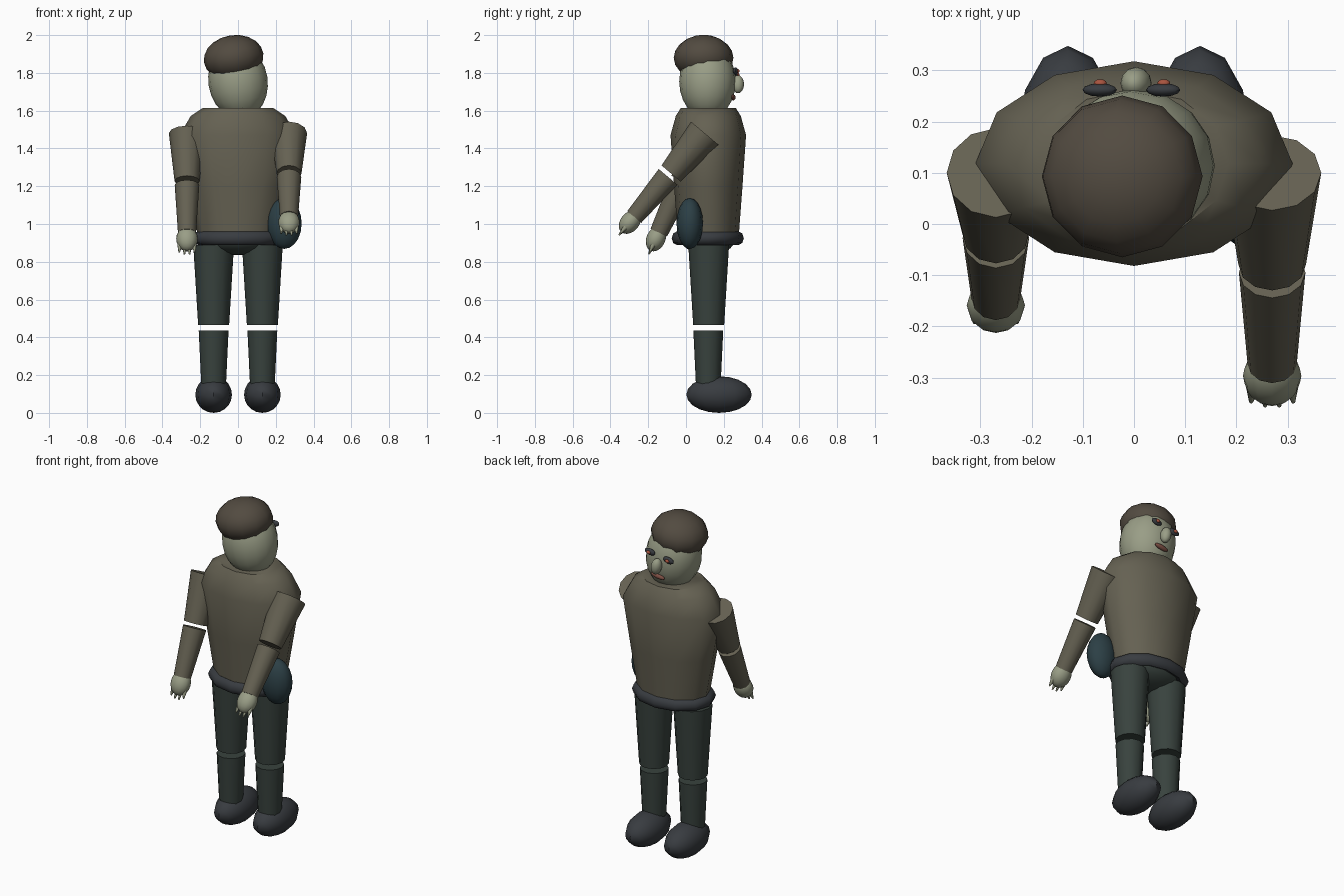
import bpy, bmesh
from math import sin, cos, pi, radians
from mathutils import Vector, Matrix

if "Cube" in bpy.data.objects:
    bpy.data.objects.remove(bpy.data.objects["Cube"])


def material(name, rgb):
    m = bpy.data.materials.new(name)
    m.diffuse_color = (*rgb, 1)
    m.use_nodes = True
    m.node_tree.nodes["Principled BSDF"].inputs["Base Color"].default_value = m.diffuse_color
    return m


CLOTH = material("olive_cloth", (0.13, 0.12, 0.085))
SKIN = material("pale_skin", (0.32, 0.34, 0.24))
TROUSER = material("dark_green_cloth", (0.04, 0.055, 0.048))
LEATHER = material("dark_leather", (0.04, 0.045, 0.052))
HAIR = material("brown_hair", (0.085, 0.07, 0.052))
POUCH = material("blue_leather", (0.025, 0.05, 0.06))
RED = material("red", (0.4, 0.09, 0.05))
LIP = material("lip", (0.2, 0.075, 0.055))


def finish(ob, name, mat, angle=45):
    ob.name = name
    ob.data.materials.append(mat)
    bpy.ops.object.select_all(action='DESELECT')
    ob.select_set(True)
    bpy.context.view_layer.objects.active = ob
    bpy.ops.object.shade_smooth_by_angle(angle=radians(angle))
    return ob


def from_bmesh(bm, name, mat):
    bmesh.ops.recalc_face_normals(bm, faces=bm.faces)
    me = bpy.data.meshes.new(name)
    bm.to_mesh(me)
    bm.free()
    ob = bpy.data.objects.new(name, me)
    bpy.context.collection.objects.link(ob)
    return finish(ob, name, mat)


def blob(name, centre, radii, mat, rot=None, seg=12, rings=10):
    """Ellipsoid."""
    bm = bmesh.new()
    bmesh.ops.create_uvsphere(bm, u_segments=seg, v_segments=rings, radius=1)
    m = Matrix.Translation(centre) @ (rot or Matrix()) @ Matrix.Diagonal((*radii, 1))
    bm.transform(m)
    return from_bmesh(bm, name, mat)


def limb(name, a, b, ra, rb, mat, seg=12):
    """Tapered cylinder from a to b."""
    a, b = Vector(a), Vector(b)
    d = b - a
    bm = bmesh.new()
    bmesh.ops.create_cone(bm, cap_ends=True, segments=seg, radius1=ra,
                          radius2=max(rb, 0.0005), depth=d.length)
    bm.transform(Matrix.Translation((a + b) / 2) @ d.to_track_quat('Z', 'Y').to_matrix().to_4x4())
    return from_bmesh(bm, name, mat)


CY = 0.118  # body axis depth

# Torso lofted from elliptical rings (rx, ry, z)
bm = bmesh.new()
rings = []
for rx, ry, z in [(0.21, 0.16, 0.92), (0.262, 0.181, 1.2), (0.31, 0.2, 1.47),
                  (0.25, 0.172, 1.572), (0.185, 0.145, 1.615)]:
    rings.append([bm.verts.new((rx * cos(i * pi / 6), CY + ry * sin(i * pi / 6), z))
                  for i in range(12)])
for lo, hi in zip(rings, rings[1:]):
    for i in range(12):
        j = (i + 1) % 12
        bm.faces.new((lo[i], lo[j], hi[j], hi[i]))
bm.faces.new(rings[0])
bm.faces.new(rings[-1])
from_bmesh(bm, "torso", CLOTH)

# Belt and hips
bpy.ops.mesh.primitive_torus_add(major_segments=12, minor_segments=8, major_radius=0.21,
                                 minor_radius=0.036, location=(0, 0.115, 0.925))
belt = bpy.context.object
belt.scale = (1, 0.776, 1)
finish(belt, "belt", LEATHER)
blob("hips", (0, CY, 0.925), (0.2, 0.145, 0.09), TROUSER)
blob("side_pouch", (0.245, 0.02, 1.003), (0.092, 0.07, 0.135), POUCH)

# Legs and shoes
for side, s in (("left", -1), ("right", 1)):
    x = 0.129 * s
    limb(side + "_thigh", (x, 0.12, 0.465), (x, 0.12, 0.89), 0.082, 0.108, TROUSER)
    limb(side + "_shin", (x, 0.118, 0.14), (x, 0.118, 0.435), 0.065, 0.079, TROUSER)
    blob(side + "_shoe", (x, 0.175, 0.097), (0.097, 0.173, 0.097), LEATHER)

# Arms swung back by different amounts, with hands and fingers
for side, x, dy, dz in (("left", -0.27, -0.421, -0.907), ("right", 0.27, -0.645, -0.764)):
    d = Vector((0, dy, dz)).normalized()
    p = Vector((x, 0.10, 1.48))
    limb(side + "_upper_arm", p, p + d * 0.278, 0.096, 0.066, CLOTH)
    limb(side + "_forearm", p + d * 0.302, p + d * 0.58, 0.065, 0.048, CLOTH)
    rot = d.to_track_quat('Z', 'Y').to_matrix().to_4x4()
    blob(side + "_hand", p + d * 0.615, (0.057, 0.05, 0.07), SKIN, rot)
    for k in range(4):
        off = Vector(((k - 1.5) * 0.025, 0, 0))
        tip = 0.706 - 0.012 * (k in (0, 3))
        limb("%s_finger_%d" % (side, k + 1), p + d * 0.65 + off, p + d * tip + off * 1.1,
             0.014, 0.004, SKIN, 8)

# Head leans sideways
lean = Matrix.Rotation(radians(-9), 4, 'Y')
blob("head", (0.0, 0.114, 1.755), (0.157, 0.15, 0.2), SKIN, lean, 16, 12)
blob("hair", (-0.023, 0.093, 1.88), (0.159, 0.158, 0.12), HAIR, lean)
blob("nose", (0.004, 0.275, 1.74), (0.03, 0.032, 0.048), SKIN, lean)
for side, x, z in (("left", -0.067, 1.79), ("right", 0.057, 1.81)):
    blob(side + "_eye", (x, 0.262, z), (0.034, 0.013, 0.019), LEATHER, lean)
    blob(side + "_pupil", (x + 0.001, 0.275, z), (0.013, 0.008, 0.01), RED, lean)
blob("mouth", (0.013, 0.249, 1.67), (0.046, 0.014, 0.014), LIP, lean)
